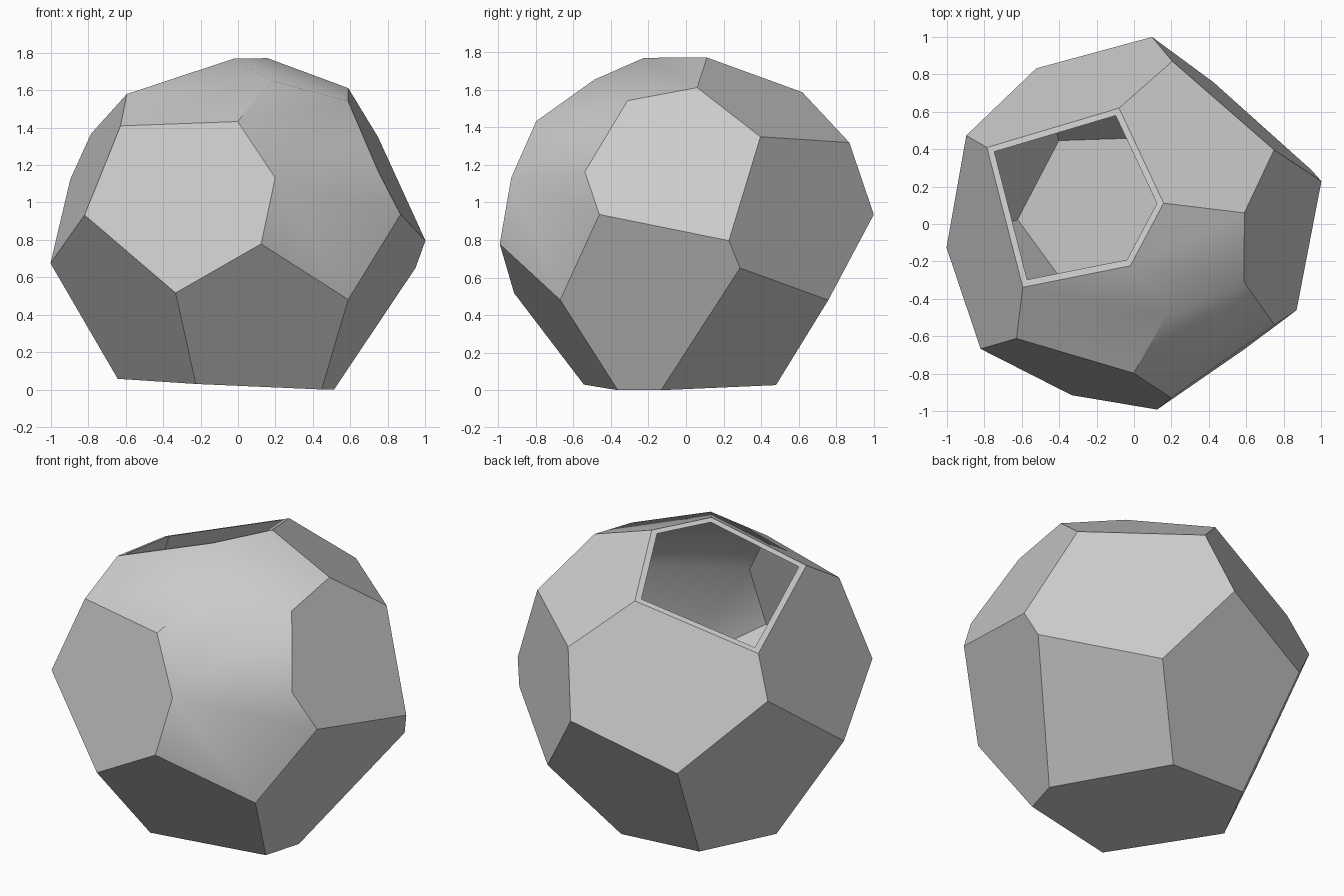
import bpy
import bmesh
import math
from mathutils import Vector, geometry

WALL_SCALE = 0.97          # inner surface relative to the outer one
FACET_ANGLE = math.radians(20)
SMOOTH_ANGLE = math.radians(36)

default_cube = bpy.data.objects.get("Cube")
if default_cube:
    bpy.data.objects.remove(default_cube, do_unlink=True)


def make_material(name, rgb):
    material = bpy.data.materials.new(name)
    material.use_nodes = True
    colour = (*rgb, 1)
    material.diffuse_color = colour
    material.node_tree.nodes["Principled BSDF"].inputs["Base Color"].default_value = colour
    return material


# Corners of the faceted body, ring by ring
opening = [(-.79, .41, 1.37), (-.08, .62, 1.59), (.16, .11, 1.77),
           (-.02, -.22, 1.77), (-.59, -.34, 1.58)]
shoulder = [(-.63, -.61, 1.41), (0, -.8, 1.435), (.17, -.49, 1.655),
            (.59, -.31, 1.545), (.59, .06, 1.61), (.75, .4, 1.35),
            (.2, .87, 1.32), (-.9, .47, 1.12)]
waist = [(-1, -.13, .675), (-.82, -.67, .935), (-.33, -.915, .515),
         (.12, -.99, .78), (.2, -.93, 1.13), (.75, -.54, 1.165),
         (.87, -.46, .935), (1, .23, .8), (.95, .28, .65),
         (.1, 1, .93), (-.52, .83, .72), (.43, .76, .48), (.59, -.67, .485)]
foot = [(-.64, .03, .06), (-.23, -.54, .03), (.45, -.37, 0),
        (.51, -.13, 0), (.11, .475, .03), (-.42, .47, .05)]


def plane_of(face):
    return face.calc_center_median(), face.normal.copy()


def flatten_facets(bm, rounds):
    """Nudge every corner toward the planes of the facets it belongs to."""
    for _ in range(rounds):
        bm.normal_update()
        planes = {f: plane_of(f) for f in bm.faces}
        moves = {}
        for v in bm.verts:
            shift = Vector()
            for f in v.link_faces:
                centre, normal = planes[f]
                shift -= normal * (v.co - centre).dot(normal)
            moves[v] = shift / len(v.link_faces)
        for v, shift in moves.items():
            v.co += shift
    bm.normal_update()


# Outer body: hull of the corners with each facet merged into one polygon
bm = bmesh.new()
for corner in opening + shoulder + waist + foot:
    bm.verts.new(corner)
bmesh.ops.convex_hull(bm, input=bm.verts)
bmesh.ops.recalc_face_normals(bm, faces=bm.faces)
bmesh.ops.dissolve_limit(bm, angle_limit=FACET_ANGLE, verts=bm.verts, edges=bm.edges)
flatten_facets(bm, 20)
lowest = min(v.co.z for v in bm.verts)
bmesh.ops.translate(bm, verts=bm.verts, vec=(0, 0, -lowest))

# The facet that becomes the mouth
mouth_centre = sum((Vector(p) for p in opening), Vector()) / len(opening)
mouth = min(bm.faces, key=lambda f: (f.calc_center_median() - mouth_centre).length)
mouth_point, mouth_normal = plane_of(mouth)
body_centre = sum((v.co for v in bm.verts), Vector()) / len(bm.verts)

# Inner wall: parallel facets that run up to the plane of the mouth
inner = {}
for v in list(bm.verts):
    inner[v] = body_centre + (v.co - body_centre) * WALL_SCALE
for v in mouth.verts:
    below = next(e.other_vert(v) for e in v.link_edges if mouth not in e.link_faces)
    direction = v.co - below.co
    inner[v] = geometry.intersect_line_plane(
        inner[v], inner[v] + direction, mouth_point, mouth_normal)
outer_faces = [f for f in bm.faces if f is not mouth]
inner_verts = {v: bm.verts.new(co) for v, co in inner.items()}
for f in outer_faces:
    bm.faces.new([inner_verts[v] for v in reversed(f.verts)])

# Flat rim around the mouth
for loop in list(mouth.loops):
    a, b = loop.vert, loop.link_loop_next.vert
    bm.faces.new([a, b, inner_verts[b], inner_verts[a]])
bmesh.ops.delete(bm, geom=[mouth], context="FACES_ONLY")
bm.normal_update()

mesh = bpy.data.meshes.new("faceted_planter")
bm.to_mesh(mesh)
bm.free()
planter = bpy.data.objects.new("faceted_planter", mesh)
bpy.context.collection.objects.link(planter)
mesh.materials.append(make_material("light grey", (.6, .6, .6)))

# Crisp facets
bpy.ops.object.select_all(action="DESELECT")
planter.select_set(True)
bpy.context.view_layer.objects.active = planter
bpy.ops.object.shade_smooth_by_angle(angle=SMOOTH_ANGLE)
